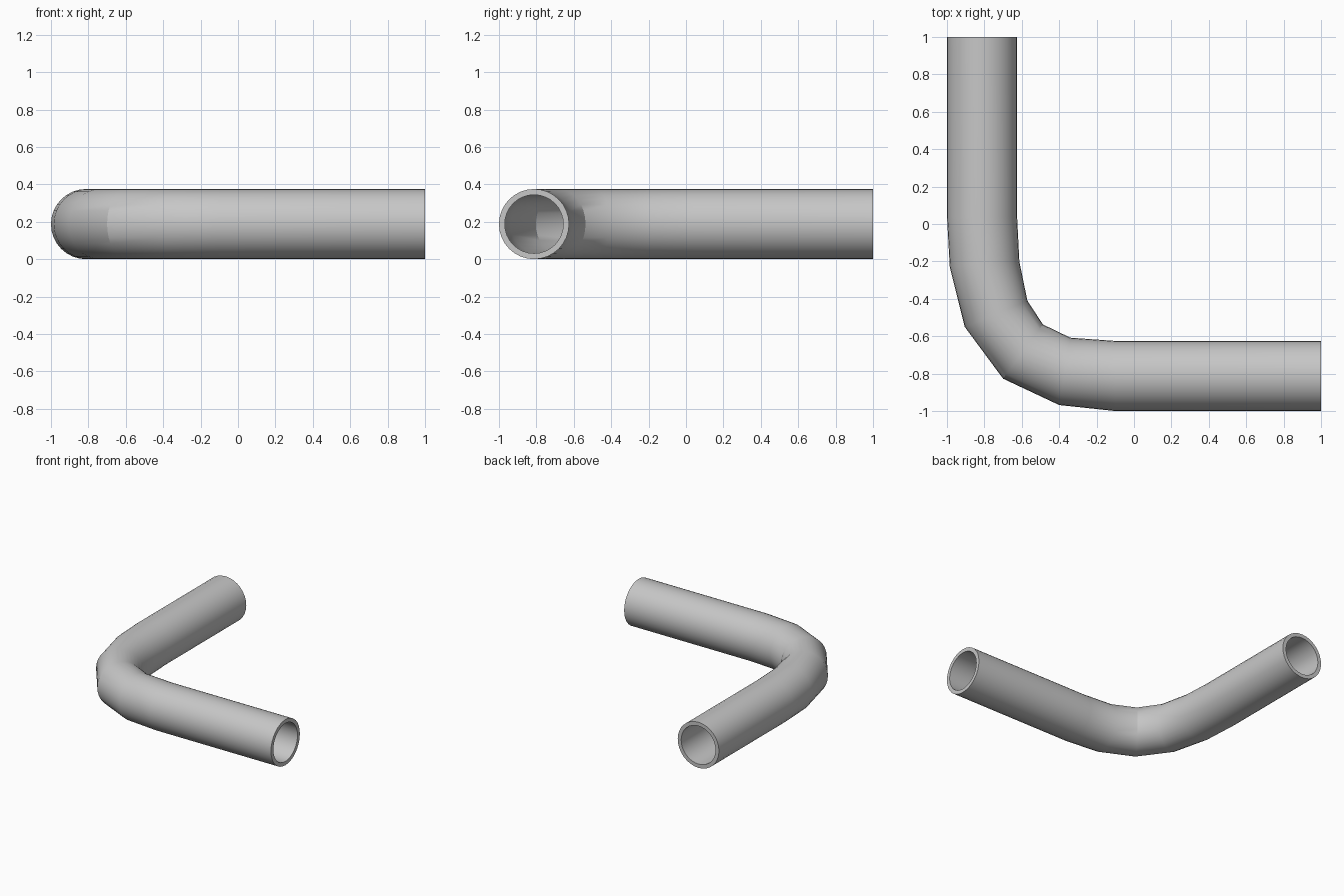
import bpy, bmesh, math
from mathutils import Vector

cube = bpy.data.objects.get("Cube")
if cube:
    bpy.data.objects.remove(cube, do_unlink=True)

SIDES = 32
R = 0.1875        # pipe radius, also the height of the centre line
WALL = 0.031      # pipe wall thickness

# Plan of the elbow: (outside of bend, inside of bend) at each cross-section
STATIONS = [
    ((-1.0, 1.0), (-0.625, 1.0)),
    ((-1.0, 0.04), (-0.625, 0.04)),
    ((-0.985, -0.23), (-0.613, -0.20)),
    ((-0.905, -0.55), (-0.57, -0.41)),
    ((-0.70, -0.827), (-0.487, -0.537)),
    ((-0.40, -0.968), (-0.34, -0.608)),
    ((-0.10, -1.0), (-0.10, -0.625)),
    ((1.0, -1.0), (1.0, -0.625)),
]


def add_ring(bm, outside, inside, radius):
    """Circle of vertices standing upright on the line between two plan points."""
    a, b = Vector((*outside, R)), Vector((*inside, R))
    centre, across = (a + b) / 2, (a - b) / 2
    scale = radius / R
    ring = []
    for i in range(SIDES):
        t = math.tau * i / SIDES
        ring.append(bm.verts.new(centre + across * scale * math.cos(t)
                                 + Vector((0, 0, radius * math.sin(t)))))
    return ring


def bridge(bm, r1, r2):
    for i in range(SIDES):
        j = (i + 1) % SIDES
        bm.faces.new((r1[i], r1[j], r2[j], r2[i]))


# Outer skin, inner skin and the two flat rims
bm = bmesh.new()
outer = [add_ring(bm, a, b, R) for a, b in STATIONS]
inner = [add_ring(bm, a, b, R - WALL) for a, b in STATIONS]
for skin in (outer, inner):
    for r1, r2 in zip(skin, skin[1:]):
        bridge(bm, r1, r2)
bridge(bm, outer[0], inner[0])
bridge(bm, outer[-1], inner[-1])
bmesh.ops.recalc_face_normals(bm, faces=bm.faces)

mesh = bpy.data.meshes.new("elbow_pipe")
bm.to_mesh(mesh)
bm.free()
pipe = bpy.data.objects.new("elbow_pipe", mesh)
bpy.context.collection.objects.link(pipe)

# Plain grey metal
grey = bpy.data.materials.new("grey_metal")
grey.use_nodes = True
colour = (0.57, 0.57, 0.57, 1)
grey.diffuse_color = colour
grey.node_tree.nodes["Principled BSDF"].inputs["Base Color"].default_value = colour
mesh.materials.append(grey)

# Smooth skin with crisp rims
bpy.ops.object.select_all(action='DESELECT')
pipe.select_set(True)
bpy.context.view_layer.objects.active = pipe
bpy.ops.object.shade_smooth_by_angle(angle=math.radians(25))
